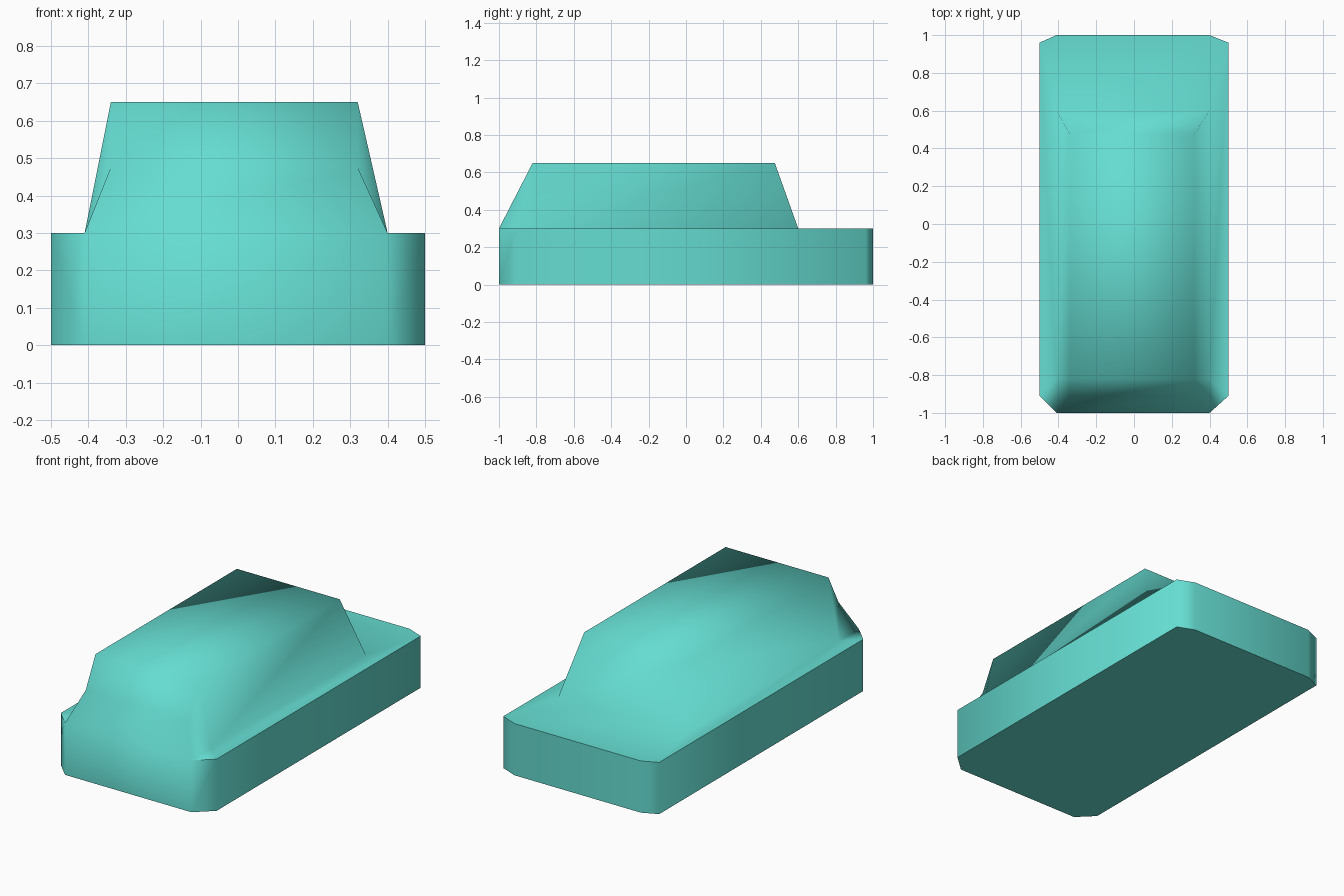
import bpy, bmesh, math

if "Cube" in bpy.data.objects:
    bpy.data.objects.remove(bpy.data.objects["Cube"])

BELT, ROOF = 0.30, 0.65          # deck height and roof height

bm = bmesh.new()
vert = lambda x, y, z: bm.verts.new((x, y, z))


def side_points(outer, low, high):
    """Named points of one side: outer body, cabin foot, cabin top."""
    p = {}
    outline = {"front": (low, -1.0), "side_f": (outer, -0.91),
               "side_b": (outer, 0.96), "back": (low, 1.0)}
    for name, (x, y) in outline.items():
        p[name + "_0"] = vert(x, y, 0)
        p[name] = vert(x, y, BELT)
    p["foot_f"] = vert(low, -0.82, BELT)
    p["foot_b"] = vert(low, 0.60, BELT)
    p["mid"] = vert(high, -0.91, 0.475)
    p["top_f"] = vert(high, -0.82, ROOF)
    p["top_b"] = vert(high, 0.475, ROOF)
    return p


right = side_points(0.50, 0.40, 0.32)
left = side_points(-0.50, -0.41, -0.34)

# lower body walls, deck rim and cabin flank on each side
side_faces = [
    ("front_0", "side_f_0", "side_f", "front"),
    ("side_f_0", "side_b_0", "side_b", "side_f"),
    ("side_b_0", "back_0", "back", "side_b"),
    ("front", "side_f", "foot_f"),
    ("foot_f", "side_f", "side_b", "foot_b"),
    ("foot_b", "side_b", "back"),
    ("front", "foot_f", "mid"),
    ("mid", "foot_f", "top_f"),
    ("foot_f", "foot_b", "top_b", "top_f"),
]
for p in (right, left):
    for names in side_faces:
        bm.faces.new([p[n] for n in names])

# strip across the middle: front wall, windscreen, roof, rear window, deck, back wall
strip = ["front_0", "front", "mid", "top_f", "top_b", "foot_b", "back", "back_0"]
for a, b in zip(strip, strip[1:]):
    bm.faces.new((left[a], right[a], right[b], left[b]))

# underside
under = ["front_0", "side_f_0", "side_b_0", "back_0"]
bm.faces.new([right[n] for n in under] + [left[n] for n in reversed(under)])

# soft shading, keeping only the right-angled rim sharp
bmesh.ops.recalc_face_normals(bm, faces=bm.faces)
for f in bm.faces:
    f.smooth = True
for e in bm.edges:
    e.smooth = e.calc_face_angle(0) < math.radians(85)

mesh = bpy.data.meshes.new("car_body")
bm.to_mesh(mesh)
bm.free()
body = bpy.data.objects.new("car_body", mesh)
bpy.context.collection.objects.link(body)

paint = bpy.data.materials.new("teal_paint")
paint.diffuse_color = (0.13, 0.72, 0.64, 1)
paint.use_nodes = True
paint.node_tree.nodes["Principled BSDF"].inputs["Base Color"].default_value = paint.diffuse_color
mesh.materials.append(paint)
